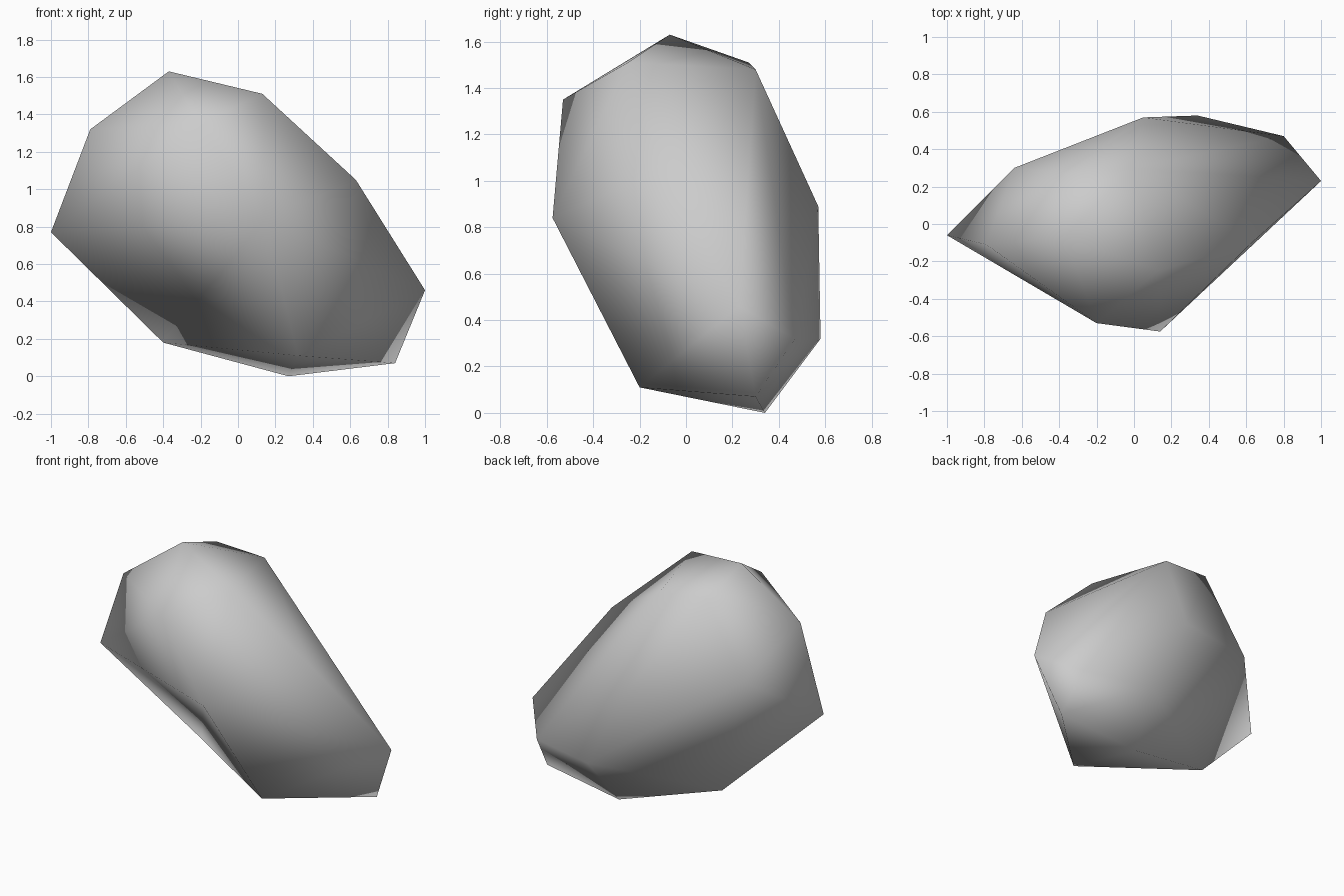
import bpy
import bmesh
from mathutils import Vector

cube = bpy.data.objects.get("Cube")
if cube:
    bpy.data.objects.remove(cube, do_unlink=True)

# Single stone colour
stone = bpy.data.materials.new("stone_grey")
stone.use_nodes = True
grey = (0.6, 0.6, 0.6, 1.0)
stone.diffuse_color = grey
stone.node_tree.nodes["Principled BSDF"].inputs["Base Color"].default_value = grey

# Corner points of the boulder
corners = {
    "left_tip": (1.0, 0.23, 0.46),
    "left_shoulder": (0.63, -0.10, 1.05),
    "left_back": (0.80, 0.47, 0.32),
    "left_foot": (0.84, 0.30, 0.07),
    "front_foot": (0.32, -0.20, 0.11),
    "back_foot": (0.27, 0.34, 0.0),
    "right_foot": (-0.40, 0.18, 0.18),
    "right_tip": (-1.0, -0.06, 0.77),
    "right_shoulder": (-0.79, -0.11, 1.32),
    "right_back": (-0.64, 0.30, 1.03),
    "front_bulge": (0.14, -0.575, 0.84),
    "front_brow": (-0.20, -0.53, 1.35),
    "back_bulge": (0.05, 0.57, 0.89),
    "back_low": (0.34, 0.58, 0.32),
    "crown": (-0.37, -0.07, 1.63),
    "crown_front": (0.13, -0.25, 1.51),
    "crown_back": (-0.01, 0.30, 1.48),
    "crown_right": (-0.35, 0.27, 1.51),
}

# Wrap the corners in a shell
bm = bmesh.new()
points = {name: bm.verts.new(co) for name, co in corners.items()}
bmesh.ops.convex_hull(bm, input=list(bm.verts))
bmesh.ops.triangulate(bm, faces=list(bm.faces))

# Turn one edge to make the shallow hollow at the lower front
ridge = bm.edges.get((points["right_tip"], points["front_foot"]))
if ridge:
    wings = {v for f in ridge.link_faces for v in f.verts}
    if wings >= {points["right_foot"], points["front_bulge"]}:
        bmesh.utils.edge_rotate(ridge, True)

bmesh.ops.recalc_face_normals(bm, faces=list(bm.faces))
for face in bm.faces:
    face.smooth = True

mesh = bpy.data.meshes.new("boulder")
bm.to_mesh(mesh)
bm.free()
mesh.materials.append(stone)
boulder = bpy.data.objects.new("boulder", mesh)
bpy.context.collection.objects.link(boulder)
